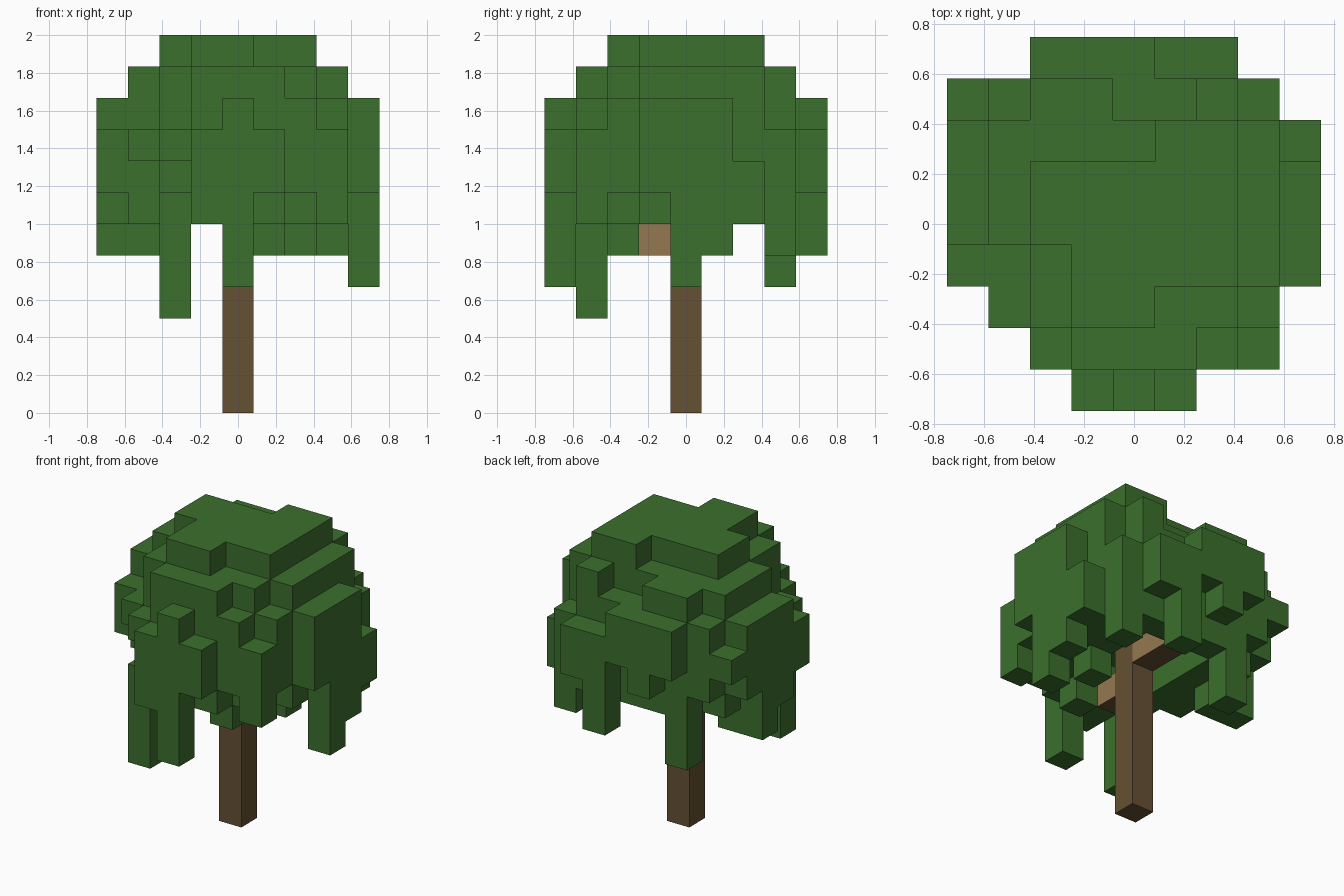
import bpy
import bmesh
from mathutils import Vector

cube = bpy.data.objects.get("Cube")
if cube:
    bpy.data.objects.remove(cube, do_unlink=True)

UNIT = 1 / 6  # edge length of one block


def make_material(name, color):
    mat = bpy.data.materials.new(name)
    mat.use_nodes = True
    mat.diffuse_color = (*color, 1)
    mat.node_tree.nodes["Principled BSDF"].inputs["Base Color"].default_value = (*color, 1)
    return mat


leaf_green = make_material("leaf green", (0.045, 0.162, 0.026))
bark_brown = make_material("bark brown", (0.133, 0.082, 0.033))
cut_wood = make_material("cut wood", (0.296, 0.188, 0.08))


def box(x0, x1, y0, y1, bottom, top):
    """Cells of a block; x and y ranges are inclusive, top is exclusive."""
    return {(x, y, z)
            for x in range(x0, x1 + 1)
            for y in range(y0, y1 + 1)
            for z in range(bottom, top)}


def build_blocks(name, cells, materials, pick=lambda normal: 0):
    """Skin a set of cells with its outer faces only, merging flat areas."""
    bm = bmesh.new()
    corners = {}

    def corner(p):
        key = tuple(round(v * 2) for v in p)
        if key not in corners:
            corners[key] = bm.verts.new(p * UNIT)
        return corners[key]

    for cell in cells:
        center = Vector(cell) + Vector((0, 0, 0.5))
        for axis in range(3):
            for sign in (-1, 1):
                normal = Vector()
                normal[axis] = sign
                if tuple(int(c + n) for c, n in zip(cell, normal)) in cells:
                    continue
                u, v = Vector(), Vector()
                u[(axis + 1) % 3] = 0.5
                v[(axis + 2) % 3] = 0.5 * sign
                mid = center + normal * 0.5
                face = bm.faces.new([corner(mid + a * u + b * v)
                                     for a, b in ((-1, -1), (1, -1), (1, 1), (-1, 1))])
                face.material_index = pick(normal)
    bmesh.ops.dissolve_limit(bm, angle_limit=0.01, verts=bm.verts[:],
                             edges=bm.edges[:], delimit={'MATERIAL'})
    mesh = bpy.data.meshes.new(name)
    bm.to_mesh(mesh)
    bm.free()
    for mat in materials:
        mesh.materials.append(mat)
    obj = bpy.data.objects.new(name, mesh)
    bpy.context.collection.objects.link(obj)
    return obj


# Wood: trunk and two short branches with pale cut ends
trunk = box(0, 0, 0, 0, 0, 7)
front_branch = box(0, 0, -1, -1, 5, 6)
back_branch = box(0, 0, 1, 2, 6, 7)
wood_cells = trunk | front_branch | back_branch


def cut_ends(normal):
    return 1 if abs(normal.x) > 0.5 else 0


build_blocks("trunk", trunk, [bark_brown])
build_blocks("front_branch", front_branch, [bark_brown, cut_wood], cut_ends)
build_blocks("back_branch", back_branch, [bark_brown, cut_wood], cut_ends)

# Crown: stacked tiers of leaves
body_tier = [
    (-2, 3, -1, 2, 6, 10), (-3, -3, 0, 2, 6, 10), (-2, 2, -2, -2, 6, 10),
    (-1, 1, -3, -3, 6, 10), (-2, 2, 3, 3, 6, 10),
]
shoulder_tier = [
    (-2, 2, -2, 2, 10, 11), (3, 3, -1, 2, 10, 11), (-3, -3, 0, 2, 10, 11),
    (-1, 1, -3, -3, 10, 11), (-2, -1, 3, 3, 10, 11), (2, 2, 3, 3, 10, 11),
]
top_tier = [
    (-2, 2, 0, 1, 11, 12), (-1, 2, -1, -1, 11, 12),
    (-1, 0, -2, -2, 11, 12), (1, 2, 2, 2, 11, 12),
]

# Single columns of leaves round the rim: x, y, bottom, top
front_tufts = [
    (-1, -4, 6, 9), (0, -4, 4, 10), (1, -4, 7, 9),
    (-2, -3, 3, 7), (-2, -3, 8, 9), (2, -3, 7, 10), (3, -3, 6, 9),
    (-3, -2, 8, 9), (3, -2, 7, 10), (-3, -1, 6, 9),
]
side_tufts = [
    (4, -1, 7, 10), (4, 0, 4, 10), (4, 1, 5, 10), (4, 2, 6, 8),
    (-4, -1, 7, 9), (-4, 0, 6, 10), (-4, 1, 5, 10), (-4, 2, 7, 10), (-4, 3, 8, 9),
]
back_tufts = [
    (-2, 4, 8, 10), (-1, 4, 7, 10), (0, 4, 8, 10), (1, 4, 5, 9), (2, 4, 7, 9),
    (3, 3, 5, 9), (-3, 3, 7, 10), (-2, 3, 4, 6),
]
lower_tufts = [(1, -2, 5, 6), (2, 0, 5, 6), (-3, 1, 5, 6)]

leaf_cells = set()
for slab in body_tier + shoulder_tier + top_tier:
    leaf_cells |= box(*slab)
for x, y, bottom, top in front_tufts + side_tufts + back_tufts + lower_tufts:
    leaf_cells |= box(x, x, y, y, bottom, top)

# Open hollow round the branches under the crown
leaf_cells -= box(-1, 1, -1, 2, 6, 7)
leaf_cells -= wood_cells

build_blocks("leaf_crown", leaf_cells, [leaf_green])
